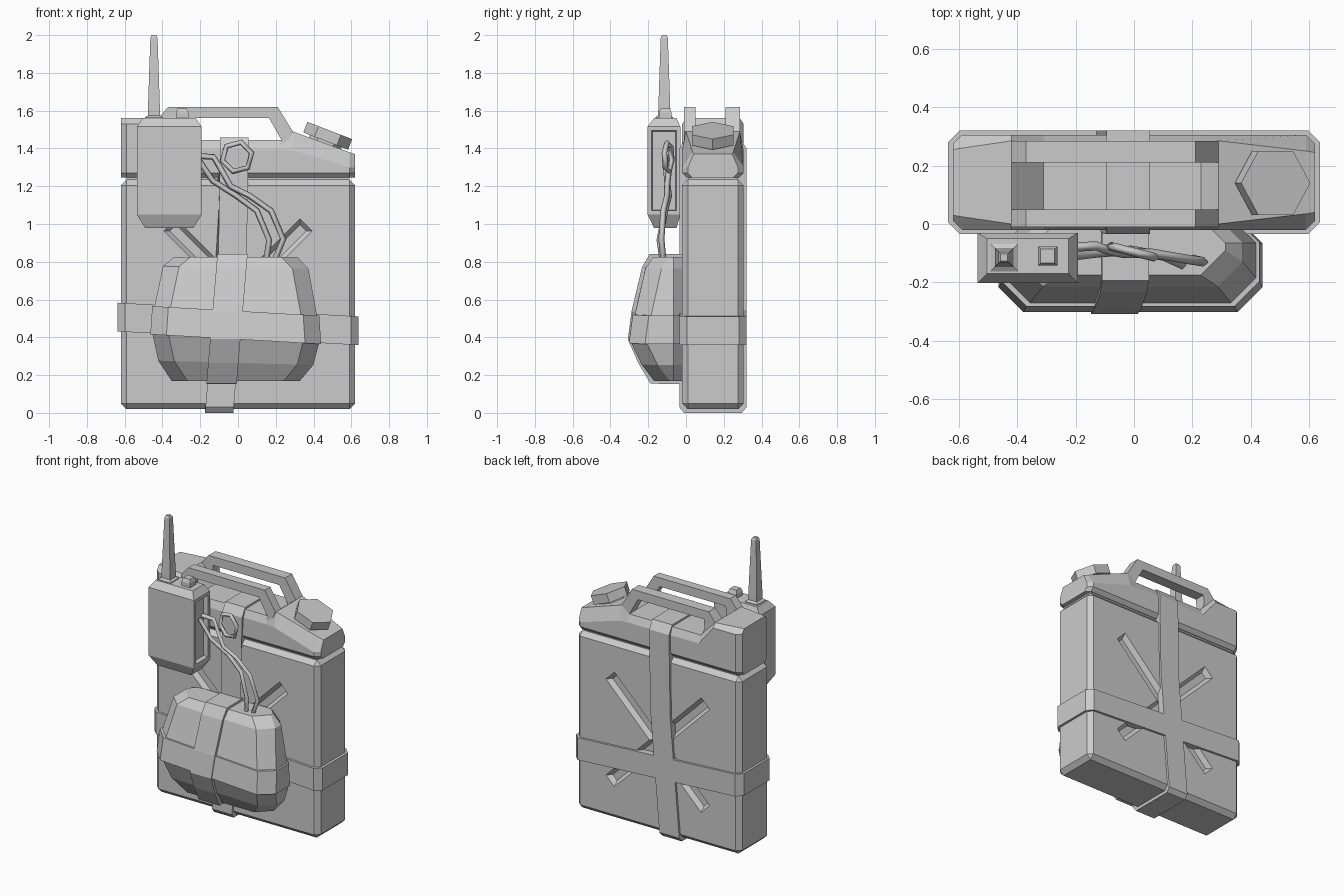
import bpy, bmesh, math
from mathutils import Vector, Matrix

if "Cube" in bpy.data.objects:
    bpy.data.objects.remove(bpy.data.objects["Cube"])

grey = bpy.data.materials.new("plain grey")
grey.use_nodes = True
grey.diffuse_color = (0.6, 0.6, 0.6, 1)
grey.node_tree.nodes["Principled BSDF"].inputs["Base Color"].default_value = (0.6, 0.6, 0.6, 1)


def finish(name, bm):
    bmesh.ops.recalc_face_normals(bm, faces=bm.faces)
    mesh = bpy.data.meshes.new(name)
    bm.to_mesh(mesh)
    bm.free()
    mesh.materials.append(grey)
    obj = bpy.data.objects.new(name, mesh)
    bpy.context.scene.collection.objects.link(obj)
    return obj


def loft_mesh(rings):
    """Skin a row of equal-length rings and cap both ends."""
    bm = bmesh.new()
    rows = [[bm.verts.new(p) for p in ring] for ring in rings]
    n = len(rows[0])
    for a, b in zip(rows, rows[1:]):
        for i in range(n):
            j = (i + 1) % n
            bm.faces.new((a[i], a[j], b[j], b[i]))
    bm.faces.new(rows[0])
    bm.faces.new(rows[-1])
    bmesh.ops.recalc_face_normals(bm, faces=bm.faces)
    return bm


def loft(name, rings):
    return finish(name, loft_mesh(rings))


def square(cx, cy, r, z):
    return [(cx + sx * r, cy + sy * r, z) for sx, sy in ((-1, -1), (1, -1), (1, 1), (-1, 1))]


def box(name, lo, hi, bevel=0.0):
    lo, hi = Vector(lo), Vector(hi)
    bm = bmesh.new()
    bmesh.ops.create_cube(bm, size=1)
    for v in bm.verts:
        v.co = (lo + hi) / 2 + v.co * (hi - lo)
    if bevel:
        bmesh.ops.bevel(bm, geom=bm.edges[:], offset=bevel, segments=1, affect='EDGES')
    return finish(name, bm)


def apply_cut(obj, cutter):
    mod = obj.modifiers.new("cut", 'BOOLEAN')
    mod.operation = 'DIFFERENCE'
    mod.solver = 'EXACT'
    mod.object = cutter
    bpy.context.view_layer.objects.active = obj
    bpy.ops.object.modifier_apply(modifier=mod.name)
    bpy.data.objects.remove(cutter)


# Can: lower tank with a pressed cross on front and back
FRONT, BACK, MID = -0.02, 0.305, 0.1425
tank = box("can_lower_body", (-0.62, FRONT, 0.02), (0.62, BACK, 1.235), 0.03)
for side, y in ((-1, FRONT), (1, BACK)):
    for angle in (45, -45):
        turn = Matrix.Rotation(math.radians(angle), 3, 'Y')
        rings = []
        for offset, shrink in ((0.02, -0.015), (-0.03, 0.022)):
            hl, hw = 0.51 - shrink, 0.045 - shrink
            ring = []
            for sx, sz in ((-1, -1), (1, -1), (1, 1), (-1, 1)):
                p = turn @ Vector((sx * hl, 0, sz * hw))
                ring.append((p.x, y + side * offset, p.z + 0.635))
            rings.append(ring)
        apply_cut(tank, loft("cross_cutter", rings))
box("can_groove_core", (-0.59, 0.01, 1.18), (0.59, 0.275, 1.29))

# Can: upper shell, as cross-sections along x: x, top, side inset, top inset, drop
sections = [(-0.62, 1.56, 0.03, 0.05, 0.03), (-0.59, 1.56, 0, 0.045, 0.03),
            (-0.42, 1.56, 0, 0.02, 0.03), (-0.31, 1.445, 0, 0.02, 0.05),
            (0.23, 1.445, 0, 0.02, 0.05), (0.29, 1.49, 0, 0.02, 0.1),
            (0.59, 1.38, 0, 0.055, 0.08), (0.62, 1.37, 0.03, 0.06, 0.07)]
rings = []
for x, top, side, inset, drop in sections:
    half = [(side + 0.025, 1.245), (side, 1.27), (side, top - drop), (inset, top)]
    rings.append([(x, FRONT + d, z) for d, z in half] +
                 [(x, BACK - d, z) for d, z in reversed(half)])
loft("can_upper_body", rings)

# Twin carrying handles
outer = [(-0.45, 1.45), (-0.42, 1.56), (-0.37, 1.62), (0.21, 1.62), (0.29, 1.49), (0.26, 1.42)]
inner = [(-0.31, 1.42), (-0.34, 1.5), (-0.335, 1.56), (0.165, 1.56), (0.23, 1.445), (0.22, 1.42)]
for name, y0, y1 in (("front_handle", -0.01, 0.05), ("rear_handle", 0.21, 0.285)):
    loft(name, [[(a[0], y0, a[1]), (a[0], y1, a[1]), (b[0], y1, b[1]), (b[0], y0, b[1])]
                for a, b in zip(outer, inner)])

# Hexagonal filler cap and its neck, tilted with the shoulder
for name, r, depth, x, z, sides in (("filler_cap", 0.127, 0.06, 0.475, 1.467, 6),
                                    ("filler_neck", 0.09, 0.07, 0.46, 1.425, 6)):
    bm = bmesh.new()
    bmesh.ops.create_cone(bm, cap_ends=True, segments=sides, radius1=r, radius2=r, depth=depth)
    bmesh.ops.rotate(bm, verts=bm.verts, matrix=Matrix.Rotation(math.radians(30), 3, 'Z'))
    if max(v.co.x for v in bm.verts) < r * 0.95:
        bmesh.ops.rotate(bm, verts=bm.verts, matrix=Matrix.Rotation(math.radians(30), 3, 'Z'))
    bmesh.ops.rotate(bm, verts=bm.verts, matrix=Matrix.Rotation(math.radians(21), 3, 'Y'))
    bmesh.ops.translate(bm, verts=bm.verts, vec=(x, MID - 0.002, z))
    finish(name, bm)


# Straps: thin-lipped bands that follow the outline of what they hold
def tilt(x):
    return -0.057 * x


def lean(z):
    return -0.1 + 0.08 * min(max(z, 0) / 0.95, 1)


def chamfered(x, y0, y1, c):
    return [(-x + c, y0), (x - c, y0), (x, y0 + c), (x, y1 - c),
            (x - c, y1), (-x + c, y1), (-x, y1 - c), (-x, y0 + c)]


band = chamfered(0.637, -0.035, 0.32, 0.04)
loft("side_strap", [[(x, y, z + tilt(x)) for x, y in band] for z in (0.395, 0.547)])

upright = [(-0.035, 0.03), (-0.01, 0), (0.295, 0), (0.32, 0.03), (0.32, 0.85),
           (0.32, 1.4), (0.285, 1.457), (0, 1.457), (-0.035, 1.4), (-0.035, 0.85)]
loft("upright_strap", [[(lean(z) + w, y, z) for y, z in upright] for w in (-0.075, 0.075)])

# Bag: half width, front depth, height, share of the strap tilt
levels = [(0.34, 0.17, 0.17, 0), (0.41, 0.235, 0.265, 0.5), (0.44, 0.29, 0.39, 1),
          (0.43, 0.27, 0.54, 1), (0.385, 0.215, 0.77, 0.3), (0.325, 0.175, 0.825, 0)]


def bag_ring(hx, depth, z, share, grow=0.0):
    hx += grow
    depth += grow
    half = [(hx - 0.05, -0.015), (hx, -0.065), (hx, -depth + 0.085), (hx - 0.085, -depth)]
    pts = half + [(-x, y) for x, y in reversed(half)]
    return [(x - 0.012, y, z + share * tilt(x)) for x, y in pts]


loft("bag", [bag_ring(*lv) for lv in levels])
loft("bag_side_strap", [bag_ring(*lv, grow=0.012) for lv in levels[2:4]])
wrap = [(-0.01, 0.842)] + [(-d - 0.018, z + (0.015 if z > 0.8 else -0.015 if z < 0.2 else 0))
                           for _, d, z, _ in reversed(levels)] + [(-0.01, 0.152)]
loft("bag_upright_strap", [[(lean(z) + w, y, z) for y, z in wrap] for w in (-0.08, 0.08)])

# Radio: chamfered case with a recessed panel on its left side
RX = -0.364
rings = []
for hx, y0, y1, z in ((0.128, -0.17, -0.05, 0.98), (0.172, -0.203, -0.03, 1.05),
                      (0.172, -0.203, -0.03, 1.515), (0.14, -0.17, -0.05, 1.56)):
    rings.append([(RX - hx, y0, z), (RX + hx, y0, z), (RX + hx, y1, z), (RX - hx, y1, z)])
bm = loft_mesh(rings)
panel = max(bm.faces, key=lambda f: f.normal.x)
bmesh.ops.inset_individual(bm, faces=[panel], thickness=0.03, depth=0)
bmesh.ops.inset_individual(bm, faces=[panel], thickness=0.005, depth=-0.03)
finish("radio_case", bm)
loft("antenna", [square(-0.445, -0.115, r, z) for r, z in
                 ((0.047, 1.54), (0.047, 1.565), (0.032, 1.575), (0.032, 1.6),
                  (0.019, 1.985), (0.012, 2.0))])
loft("radio_knob", [square(-0.296, -0.11, r, z) for r, z in
                    ((0.033, 1.54), (0.033, 1.59), (0.024, 1.612))])


# Cords from the radio to the bag and the hexagonal ring
def cord(name, points, radius, cyclic=False):
    curve = bpy.data.curves.new(name, 'CURVE')
    curve.dimensions = '3D'
    curve.bevel_depth = radius
    curve.bevel_resolution = 0
    curve.use_fill_caps = True
    spline = curve.splines.new('POLY')
    spline.points.add(len(points) - 1)
    for p, co in zip(spline.points, points):
        p.co = (*co, 1)
    spline.use_cyclic_u = cyclic
    curve.materials.append(grey)
    obj = bpy.data.objects.new(name, curve)
    bpy.context.scene.collection.objects.link(obj)


cord("lower_cord", [(-0.215, -0.11, 1.35), (-0.135, -0.1, 1.23), (-0.01, -0.09, 1.15),
                    (0.1, -0.11, 1.07), (0.165, -0.14, 0.915), (0.15, -0.125, 0.81)], 0.016)
cord("upper_cord", [(-0.215, -0.08, 1.36), (-0.13, -0.075, 1.355), (-0.09, -0.09, 1.29),
                    (-0.04, -0.1, 1.2), (0.06, -0.1, 1.15), (0.175, -0.12, 1.07),
                    (0.24, -0.13, 0.92), (0.195, -0.12, 0.81)], 0.016)
cord("hex_ring", [(-0.005 + 0.08 * math.cos(math.radians(a)), -0.095 - 0.02 * math.cos(math.radians(a)),
                   1.355 + 0.08 * math.sin(math.radians(a))) for a in range(15, 375, 60)], 0.015, True)
